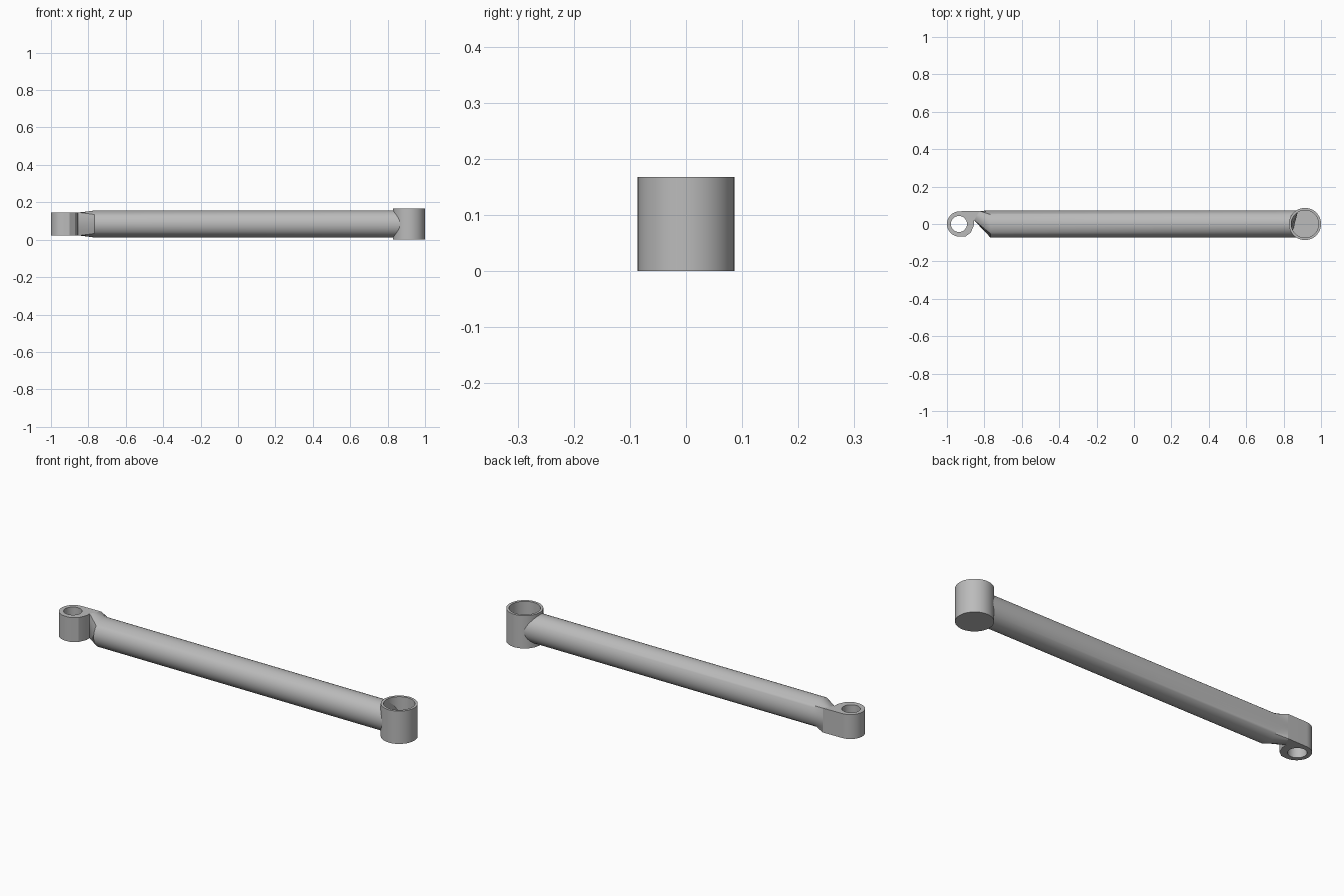
import bpy, bmesh, math

cube = bpy.data.objects.get("Cube")
if cube:
    bpy.data.objects.remove(cube, do_unlink=True)

steel = bpy.data.materials.new("plain_grey_steel")
steel.use_nodes = True
grey = (0.5, 0.5, 0.5, 1)
steel.diffuse_color = grey
steel.node_tree.nodes["Principled BSDF"].inputs["Base Color"].default_value = grey

SEG = 48
MID = 0.084            # height of the tube axis
SOCKET_X, SOCKET_R, BORE_R, SOCKET_H = 0.914, 0.086, 0.073, 0.168
angles = [2 * math.pi * i / SEG for i in range(SEG)]


def finish(bm, name, sharp=30):
    bmesh.ops.recalc_face_normals(bm, faces=bm.faces[:])
    mesh = bpy.data.meshes.new(name)
    bm.to_mesh(mesh)
    bm.free()
    obj = bpy.data.objects.new(name, mesh)
    bpy.context.collection.objects.link(obj)
    mesh.materials.append(steel)
    bpy.ops.object.select_all(action='DESELECT')
    obj.select_set(True)
    bpy.context.view_layer.objects.active = obj
    bpy.ops.object.shade_smooth_by_angle(angle=math.radians(sharp))
    return obj


def loft(name, rings, sharp=30):
    """Skin closed rings of equal length and cap both ends."""
    bm = bmesh.new()
    loops = [[bm.verts.new(p) for p in ring] for ring in rings]
    for a, b in zip(loops, loops[1:]):
        for i in range(SEG):
            j = (i + 1) % SEG
            bm.faces.new((a[i], a[j], b[j], b[i]))
    bm.faces.new(loops[0])
    bm.faces.new(loops[-1])
    return finish(bm, name, sharp)


def circle_z(r, z):
    return [(SOCKET_X + r * math.cos(a), r * math.sin(a), z) for a in angles]


# Socket: upright cup, open at the top
loft("end_socket", [circle_z(SOCKET_R, 0), circle_z(SOCKET_R, SOCKET_H),
                    circle_z(BORE_R, SOCKET_H), circle_z(BORE_R, 0.015)])

# Tube: one end follows the socket wall, the other flattens into the strap
TUBE_R = 0.072
saddle, round_end, strap_end = [], [], []
for a in angles:
    c, s = math.cos(a), math.sin(a)
    y, z = TUBE_R * c, MID + TUBE_R * s
    saddle.append((SOCKET_X - math.sqrt(0.08 ** 2 - y * y), y, z))
    round_end.append((-0.768, y, z))
    k = max(abs(c), abs(s))
    sy = 0.045 + 0.025 * c / k
    strap_end.append((-0.84 + 0.6 * (sy - 0.045), sy, MID + 0.0625 * s / k))
loft("tube", [saddle, round_end, strap_end], 25)

# Hook eye: rounded outline with a through hole, joined to the strap
EYE_X, EYE_R, HOLE_X, HOLE_R = -0.932, 0.068, -0.936, 0.043
outline = [(EYE_X + EYE_R * math.cos(t), EYE_R * math.sin(t))
           for t in (math.pi / 2 + math.pi * i / 24 for i in range(25))]
outline += [(-0.9, -0.066), (-0.872, -0.045), (-0.855, -0.005),
            (-0.855, 0.02), (-0.825, 0.07)]
hole = [(HOLE_X + HOLE_R * math.cos(a), HOLE_R * math.sin(a)) for a in angles]
bm = bmesh.new()
edges = []
for loop in (outline, hole):
    vs = [bm.verts.new((x, y, MID - 0.0625)) for x, y in loop]
    edges += [bm.edges.new((vs[i - 1], vs[i])) for i in range(len(vs))]
bmesh.ops.triangle_fill(bm, edges=edges, use_beauty=True)
res = bmesh.ops.extrude_face_region(bm, geom=bm.faces[:], use_keep_orig=True)
top = [v for v in res["geom"] if isinstance(v, bmesh.types.BMVert)]
bmesh.ops.translate(bm, verts=top, vec=(0, 0, 0.125))
finish(bm, "hook_eye", 25)
